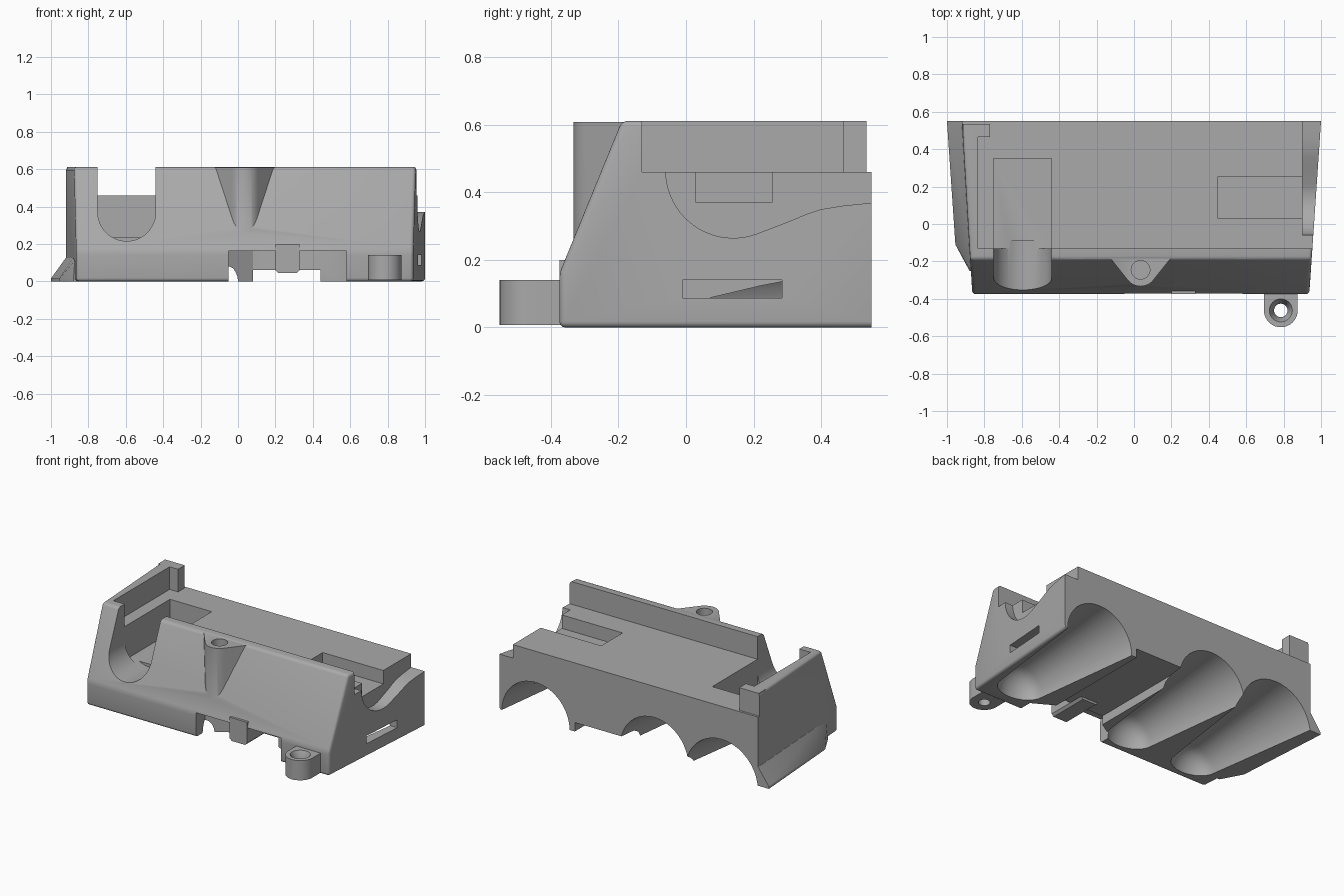
import bpy, bmesh, math

if "Cube" in bpy.data.objects:
    bpy.data.objects.remove(bpy.data.objects["Cube"])

grey = bpy.data.materials.new("plain grey")
grey.use_nodes = True
COLOR = (0.40, 0.40, 0.40, 1)
grey.diffuse_color = COLOR
grey.node_tree.nodes["Principled BSDF"].inputs["Base Color"].default_value = COLOR


def loft(name, sections, bevel=0, bevel_rule=None):
    """Closed solid through equal-length rings of points."""
    bm = bmesh.new()
    rings = [[bm.verts.new(p) for p in s] for s in sections]
    n = len(rings[0])
    for a, b in zip(rings, rings[1:]):
        for i in range(n):
            bm.faces.new((a[i], a[(i + 1) % n], b[(i + 1) % n], b[i]))
    bm.faces.new(rings[0])
    bm.faces.new(rings[-1])
    if bevel:
        edges = [e for e in bm.edges if bevel_rule(e)]
        bmesh.ops.bevel(bm, geom=edges, offset=bevel, segments=4, profile=0.5, affect='EDGES')
    bmesh.ops.recalc_face_normals(bm, faces=bm.faces)
    mesh = bpy.data.meshes.new(name)
    bm.to_mesh(mesh)
    bm.free()
    mesh.materials.append(grey)
    ob = bpy.data.objects.new(name, mesh)
    bpy.context.collection.objects.link(ob)
    return ob


def plan(name, pts, z0, z1):
    return loft(name, [[(x, y, z) for x, y in pts] for z in (z0, z1)])


def box(name, x0, x1, y0, y1, z0, z1):
    return plan(name, [(x0, y0), (x1, y0), (x1, y1), (x0, y1)], z0, z1)


def arc(cx, cy, r, a0, a1, n):
    step = math.radians(a1 - a0) / n
    return [(cx + r * math.cos(math.radians(a0) + i * step),
             cy + r * math.sin(math.radians(a0) + i * step)) for i in range(n + 1)]


def disc(name, cx, cy, levels):
    """Upright turned solid from (z, radius) levels."""
    return loft(name, [[(x, y, z) for x, y in arc(cx, cy, r, 0, 360, 32)[:-1]]
                       for z, r in levels])


def combine(target, tool, op):
    mod = target.modifiers.new("join", 'BOOLEAN')
    mod.operation, mod.object, mod.solver = op, tool, 'EXACT'
    bpy.context.view_layer.objects.active = target
    bpy.ops.object.modifier_apply(modifier=mod.name)
    bpy.data.objects.remove(tool)


def left_x(y):
    return -0.92 + (0.55 - y) * 0.06


def right_x(y):
    return 1.0 - (0.55 - y) * 0.068


# main shell: wedge profile with tapering ends and softened front edges
profile = [(0.55, 0), (-0.375, 0), (-0.375, 0.16), (-0.19, 0.612), (0.55, 0.612)]
body = loft("tray_body",
            [[(f(y), y, z) for y, z in profile] for f in (left_x, right_x)],
            0.018, lambda e: min(v.co.y for v in e.verts) < 0)

# flared skirt along one end
skirt = loft("skirt", [
    [(left_x(y) + 0.04, y, 0), (x, y, 0), (x, y, 0.015), (left_x(y) - 0.001, y, h),
     (left_x(y) + 0.04, y, h)]
    for x, y, h in ((-1.0, 0.55, 0.125), (-0.955, -0.11, 0.125), (-0.88, -0.25, 0.11))])
combine(body, skirt, 'UNION')

# screw boss on the sloping front
boss_x, boss_y = 0.035, -0.245
boss = plan("boss", arc(boss_x, boss_y, 0.088, 215, 325, 14)
            + [(0.195, -0.185), (0.195, -0.15), (-0.125, -0.15), (-0.125, -0.185)], 0.2, 0.608)
combine(body, boss, 'UNION')

# mounting ear
ear_x, ear_y = 0.785, -0.462
ear = plan("ear", arc(ear_x, ear_y, 0.09, 180, 360, 20)
           + [(ear_x + 0.09, -0.34), (ear_x - 0.09, -0.34)], 0.008, 0.14)
combine(body, ear, 'UNION')

# lowered edge with curved outline at the other end
curve = arc(0.14, 0.465, 0.2, 180, 290, 20) + [
    (0.3, 0.312), (0.36, 0.337), (0.4, 0.35), (0.46, 0.36), (0.7, 0.385), (0.7, 0.8), (-0.06, 0.8)]
side_scoop = loft("side_scoop", [[(x, y, z) for y, z in curve] for x in (0.9, 1.2)])

# rounded channel through the front wall
channel = arc(-0.595, 0.37, 0.155, 180, 360, 24) + [(-0.44, 0.8), (-0.75, 0.8)]
front_channel = loft("front_channel", [[(x, y, z) for x, z in channel] for y in (-0.6, -0.09)])

cutters = [
    box("deck_recess", -0.833, 1.3, -0.13, 0.8, 0.46, 0.9),
    box("back_trim", -1.2, 1.2, 0.535, 0.8, 0.46, 0.9),
    side_scoop,
    box("side_pocket", 0.45, 1.2, 0.03, 0.255, 0.37, 0.7),
    front_channel,
    box("front_pocket", -0.75, -0.44, -0.13, 0.35, 0.235, 0.7),
    box("side_slot", 0.9, 1.2, -0.01, 0.285, 0.087, 0.14),
    plan("front_gap", [(-0.05, -0.6), (0.58, -0.6), (0.58, -0.28), (0.44, -0.2),
                       (0.08, -0.2), (-0.05, -0.28)], -0.1, 0.162),
    box("under_channel", 0.08, 0.44, -0.3, 0.8, -0.1, 0.06),
    disc("boss_hole", boss_x, boss_y, [(0.3, 0.05), (0.8, 0.05)]),
    disc("ear_hole", ear_x, ear_y, [(-0.1, 0.036), (0.085, 0.036), (0.141, 0.062), (0.2, 0.062)]),
]

# tapering vaults with rounded tips on the underside
for cx, cz, back_r, tip_y in ((0.73, 0, 0.25, -0.3), (-0.15, 0, 0.25, -0.33),
                              (-0.65, -0.03, 0.27, -0.33)):
    tip_r = 0.16
    rings = [(0.7, back_r + 0.02)]
    for i in range(7):
        a = math.radians(i * 14)
        rings.append((tip_y + 0.12 * (1 - math.sin(a)), tip_r * math.cos(a)))
    cutters.append(loft("vault", [[(x, y, z) for x, z in arc(cx, cz, r, 0, 360, 40)[:-1]]
                                  for y, r in rings]))

for cutter in cutters:
    combine(body, cutter, 'DIFFERENCE')

# corner post and clip tab
box("corner_post", -0.915, -0.77, 0.465, 0.535, 0.455, 0.612)
loft("clip_tab", [[(x, y, z) for x, z in
                   ((0.2, 0.2), (0.2, 0.06), (0.215, 0.045), (0.315, 0.045), (0.33, 0.06), (0.33, 0.2))]
                  for y in (-0.375, -0.1)])

for ob in list(bpy.context.collection.objects):
    if ob.type == 'MESH' and grey.name in ob.data.materials:
        bpy.ops.object.select_all(action='DESELECT')
        ob.select_set(True)
        bpy.context.view_layer.objects.active = ob
        bpy.ops.object.shade_smooth_by_angle(angle=math.radians(30))
